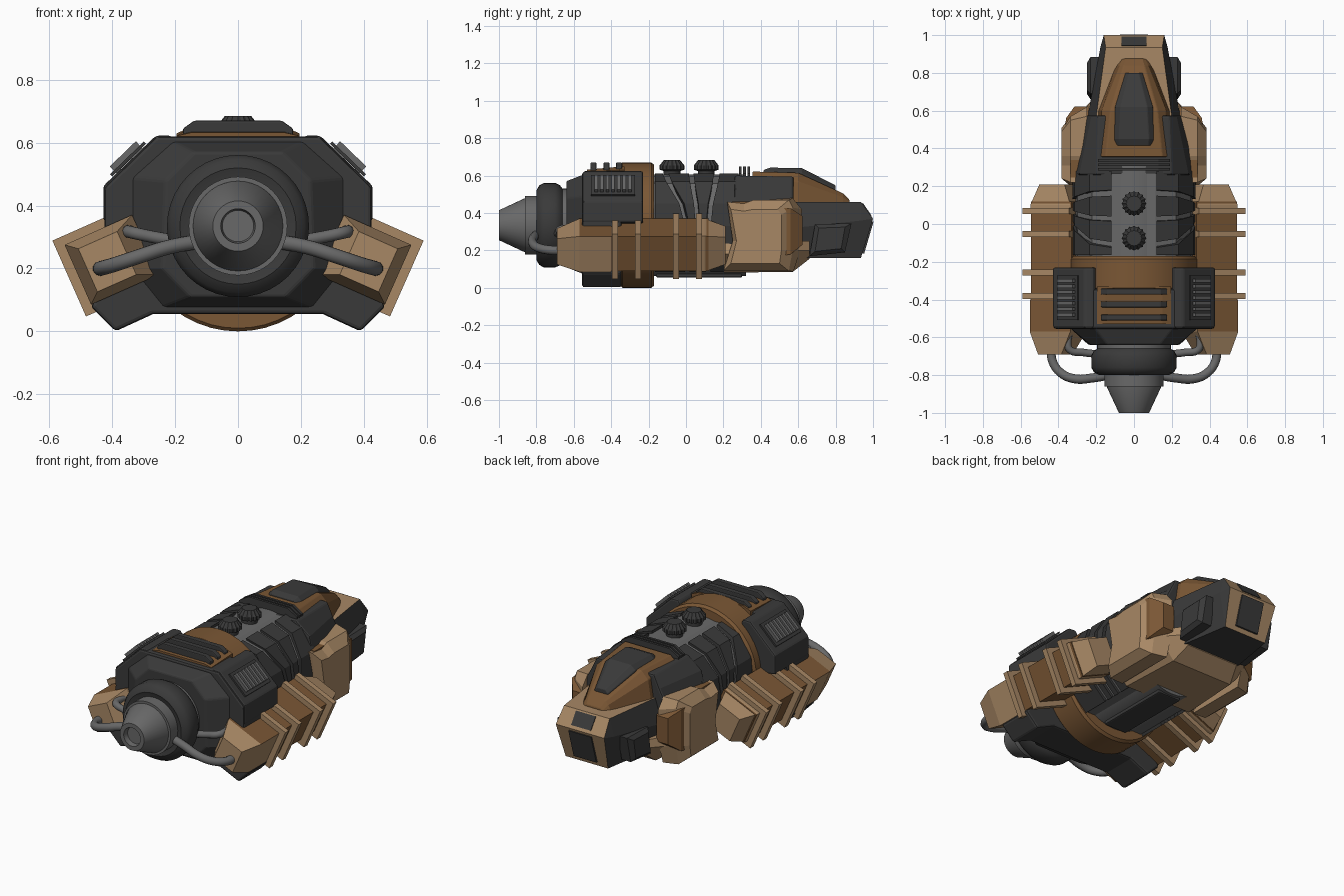
import bpy, bmesh, math
from mathutils import Matrix

if "Cube" in bpy.data.objects:
    bpy.data.objects.remove(bpy.data.objects["Cube"])


def material(name, r, g, b):
    m = bpy.data.materials.new(name)
    m.diffuse_color = (r, g, b, 1)
    m.use_nodes = True
    m.node_tree.nodes["Principled BSDF"].inputs["Base Color"].default_value = m.diffuse_color
    return m


TAN = material("tan", .39, .245, .13)
BROWN = material("brown", .195, .095, .035)
DARK = material("charcoal", .042, .042, .042)
GREY = material("grey", .14, .14, .14)
AXIS = .335  # height of the engine axis


def finish(name, bm, mats, mirror=False, bevel=0, smooth=False, rule=None):
    if mirror:
        dup = bmesh.ops.duplicate(bm, geom=bm.verts[:] + bm.edges[:] + bm.faces[:])["geom"]
        for v in dup:
            if isinstance(v, bmesh.types.BMVert):
                v.co.x *= -1
    bmesh.ops.remove_doubles(bm, verts=bm.verts[:], dist=1e-5)
    bmesh.ops.recalc_face_normals(bm, faces=bm.faces[:])
    if rule:
        for f in bm.faces:
            f.material_index = rule(f)
    me = bpy.data.meshes.new(name)
    bm.to_mesh(me)
    bm.free()
    ob = bpy.data.objects.new(name, me)
    bpy.context.collection.objects.link(ob)
    for m in mats:
        me.materials.append(m)
    if bevel:
        mod = ob.modifiers.new("bevel", "BEVEL")
        mod.width, mod.segments, mod.limit_method = bevel, 2, "ANGLE"
    if smooth:
        bpy.ops.object.select_all(action="DESELECT")
        ob.select_set(True)
        bpy.context.view_layer.objects.active = ob
        bpy.ops.object.shade_smooth_by_angle(angle=math.radians(35))
    return ob


def loft(name, rings, *mats, **kw):
    bm = bmesh.new()
    rows = [[bm.verts.new(p) for p in r] for r in rings]
    n = len(rows[0])
    for a, b in zip(rows, rows[1:]):
        for i in range(n):
            bm.faces.new((a[i], a[(i + 1) % n], b[(i + 1) % n], b[i]))
    bm.faces.new(rows[0])
    bm.faces.new(rows[-1])
    return finish(name, bm, mats, **kw)


def sym(y, half):  # symmetric cross-section from a right half
    return [(x, y, z) for x, z in half] + [(-x, y, z) for x, z in reversed(half)]


def at_y(y, pts):
    return [(x, y, z) for x, z in pts]


def at_x(x, pts):
    return [(x, y, z) for y, z in pts]


def lathe(name, profile, mat, n=40):  # (y, radius) about the engine axis
    circle = [(math.cos(2 * math.pi * i / n), math.sin(2 * math.pi * i / n)) for i in range(n)]
    loft(name, [[(r * c, y, AXIS + r * s) for c, s in circle] for y, r in profile], mat, smooth=True)


def box(name, c, size, mat, roty=0, **kw):
    bm = bmesh.new()
    bmesh.ops.create_cube(bm, size=1, matrix=Matrix.Translation(c) @ Matrix.Rotation(roty, 4, "Y")
                          @ Matrix.Diagonal((*size, 1)))
    return finish(name, bm, [mat], **kw)


# Front nozzle, ring and hub
lathe("nozzle_cone", [(-.97, .045), (-.97, .05), (-1, .055), (-1, .08), (-.865, .143), (-.8, .143)], GREY)
lathe("nozzle_collar", [(-.86, .157), (-.79, .157)], GREY)
lathe("hub_ring", [(-.79, .15), (-.8, .185), (-.785, .212), (-.76, .226), (-.7, .226), (-.675, .215),
                   (-.66, .195), (-.66, .16)], DARK)
lathe("hub_shaft", [(-.67, .195), (-.63, .195), (-.63, .215), (-.5, .215)], GREY)

# Front housing with splayed feet
house = [(.26, .62), (.425, .46), (.425, .33), (.37, .2), (.47, .08), (.39, 0), (.27, .055)]
loft("front_housing", [sym(-.555, house), sym(-.345, house)], DARK, bevel=.012)
loft("housing_collar", [sym(-.64, [(.14, .57), (.23, .48), (.24, .2), (.15, .11)]),
                        sym(-.55, [(.21, .605), (.34, .49), (.34, .2), (.24, .075)])], DARK, bevel=.008)
cheek = [(.2, .6), (.215, .624), (.262, .622), (.428, .463), (.428, .35), (.28, .33)]
loft("vent_cheek", [at_y(-.55, cheek), at_y(-.23, cheek)], DARK, mirror=True, bevel=.01)

# Side vents set on the cheek chamfers
tilt = math.radians(44)
box("vent_back", (.35, -.39, .548), (.15, .235, .01), DARK, tilt, mirror=True)
for i in range(7):
    box("vent_slat", (.356, -.48 + i * .03, .554), (.115, .018, .03), GREY, tilt, mirror=True)

# Brown band and top panel with slats
lathe("brown_band", [(-.35, .325), (-.34, .335), (-.185, .335), (-.17, .322), (-.17, .25)], BROWN, 48)
loft("top_panel", [sym(-.53, [(.15, .632), (.195, .622), (.195, .55)]),
                   sym(-.33, [(.15, .65), (.195, .63), (.195, .55)])], BROWN)
for y in (-.495, -.425, -.358):
    loft("top_slat", [sym(y + d, [(.14, .67), (.175, .645), (.175, .61)]) for d in (-.016, .016)], DARK, bevel=.005)

# Middle core, grey lining and slanted armour ribs: top y range, lower y range
lathe("middle_core", [(-.2, .272), (.32, .272)], GREY, 48)
shell = [(.12, .612), (.235, .57), (.315, .45), (.325, .33), (.3, .18), (.2, .085)]
inner = [(.12, .57), (.21, .52), (.27, .42), (.28, .33), (.25, .2), (.17, .13)]
lining = [(x * .95, AXIS + (z - AXIS) * .95) for x, z in shell]
loft("core_lining", [sym(-.18, lining), sym(.27, lining)], GREY)
for t0, t1, b0, b1 in ((-.165, -.125, -.165, -.005), (-.095, .015, .02, .052),
                       (.04, .15, .075, .107), (.18, .28, .132, .28)):
    def row(pts, a, b):
        return [(x, a + (b - a) * min(1, max(0, (.6 - z) / .2)), z) for x, z in pts]
    loft("armour_rib", [row(shell, t0, b0) + row(inner, t0, b0)[::-1],
                        row(shell, t1, b1) + row(inner, t1, b1)[::-1]], DARK, mirror=True)
box("keel_plate", (0, .07, .075), (.15, .46, .04), DARK, bevel=.008)

# Knurled knobs on top
for y in (-.075, .108):
    rings = []
    for z, r, k in ((.59, .045, 0), (.625, .045, 0), (.632, .066, .1), (.655, .066, .1), (.685, .042, .08), (.685, .025, 0)):
        rings.append([(r * (1 - k * (i % 2)) * math.cos(math.pi * i / 16),
                       y + r * (1 - k * (i % 2)) * math.sin(math.pi * i / 16), z) for i in range(32)])
    loft("top_knob", rings, DARK)

# Rear hull, belly and slats behind the canopy
loft("rear_hull", [sym(.26, [(.2, .6), (.29, .53), (.315, .42), (.3, .15), (.15, .085)]),
                   sym(.575, [(.19, .595), (.225, .52), (.29, .4), (.26, .15), (.12, .1)])], DARK, bevel=.01)
loft("belly", [sym(.2, [(.31, .24), (.33, .18), (.22, .082)]),
               sym(.57, [(.28, .25), (.3, .2), (.2, .085)]),
               sym(.66, [(.22, .25), (.22, .2), (.17, .155)])], TAN)
for y in (.29, .313, .336):
    loft("rear_slat", [sym(y + d, [(.13, .648), (.19, .612), (.19, .56)]) for d in (-.007, .007)], DARK)

# Canopy frame and window
loft("canopy_frame", [sym(.355, [(.15, .622), (.185, .59), (.19, .44)]),
                      sym(.6, [(.125, .615), (.17, .57), (.19, .44)]),
                      sym(.84, [(.055, .505), (.075, .485), (.1, .44)]),
                      sym(.875, [(.045, .47), (.06, .46), (.08, .44)])], BROWN, bevel=.006)
loft("canopy_window", [sym(.415, [(.075, .63), (.1, .61), (.1, .58)]),
                       sym(.45, [(.08, .643), (.105, .62), (.105, .58)]),
                       sym(.62, [(.07, .64), (.1, .615), (.1, .57)]),
                       sym(.8, [(.025, .548), (.045, .53), (.045, .48)])], DARK, bevel=.004)

# Tail nose: tan on top and end, charcoal sides
half = [(.2, .46), (.245, .32), (.2, .16)]
loft("tail_nose", [sym(.57, half),
                   sym(.935, [(.15, .46), (.178, .36), (.14, .16)]),
                   sym(1.0, [(.16, .37)] * 3)], DARK, TAN,
     rule=lambda f: 1 if f.normal.z > .5 or f.normal.y > .5 else 0)
loft("end_slot", [at_x(x, [(1.003, .355), (.953, .185), (.93, .185), (.97, .355)]) for x in (-.075, .075)], DARK)
loft("end_top_slot", [at_x(x, [(.992, .387), (.945, .455), (.93, .44), (.97, .38)]) for x in (-.065, .065)], DARK)
loft("side_panel", [at_x(.17, [(.69, .34), (.885, .345), (.85, .19), (.66, .17)]),
                    at_x(.23, [(.69, .34), (.885, .345), (.85, .19), (.66, .17)]),
                    at_x(.25, [(.71, .32), (.85, .325), (.83, .21), (.69, .195)])], DARK, mirror=True)

# Shoulder guards with a raised rear boss
loft("shoulder_guard", [
    at_x(.25, [(.22, .46), (.31, .45), (.36, .47), (.57, .48), (.62, .42), (.61, .2), (.575, .088), (.2, .088), (.25, .25)]),
    at_x(.335, [(.22, .46), (.31, .45), (.36, .47), (.55, .47), (.57, .43), (.57, .2), (.55, .09), (.2, .09), (.25, .25)]),
    at_x(.383, [(.24, .42), (.31, .41), (.36, .42), (.49, .42), (.51, .39), (.51, .2),
                (.5, .13), (.24, .13), (.27, .25)])], TAN, mirror=True)
loft("shoulder_boss", [at_y(y, [(.24, z0), (x, z0), (x, z1), (.24, z1)]) for y, x, z0, z1 in
                       ((.5, .365, .17, .43), (.56, .36, .18, .425), (.622, .315, .23, .385))], BROWN, mirror=True)
box("shoulder_notch", (.31, .295, .455), (.05, .1, .012), BROWN, mirror=True)


# Tilted side pods: u points outward, v points up along the outer face
def pod(y, u0, u1, v):
    def p(u, w):
        return (.537 + .914 * u + .405 * w, y, .168 - .405 * u + .914 * w)
    return [p(u0, -v), p(u1, -v), p(u1, v), p(u0, v)]


loft("pod_core", [pod(-.42, -.27, -.035, .102), pod(.12, -.27, -.035, .102)], BROWN, mirror=True)
loft("pod_front", [pod(-.69, -.2, -.065, .075), pod(-.57, -.265, -.03, .104), pod(-.4, -.265, -.03, .104)],
     TAN, BROWN, mirror=True,
     rule=lambda f: 1 if f.normal.z > .5 and f.calc_center_median().y > -.55 else 0)
loft("pod_back", [pod(.07, -.265, -.033, .104), pod(.1, -.265, -.033, .104),
                  pod(.21, -.22, -.075, .08)], TAN, mirror=True)
for y in (-.38, -.256, -.053, .07):
    loft("pod_ring", [pod(y - .016, -.27, 0, .132), pod(y + .016, -.27, 0, .132)], TAN, mirror=True)


# Pipes from the hub to the pods
def pipe(name, pts, r):
    for s in (1, -1):
        cu = bpy.data.curves.new(name, "CURVE")
        cu.dimensions, cu.bevel_depth, cu.bevel_resolution, cu.resolution_u = "3D", r, 3, 6
        cu.use_fill_caps = True
        sp = cu.splines.new("BEZIER")
        sp.bezier_points.add(len(pts) - 1)
        for b, (x, y, z) in zip(sp.bezier_points, pts):
            b.co = (s * x, y, z)
            b.handle_left_type = b.handle_right_type = "AUTO"
        cu.materials.append(GREY)
        ob = bpy.data.objects.new(name, cu)
        bpy.context.collection.objects.link(ob)
        bpy.ops.object.select_all(action="DESELECT")
        ob.select_set(True)
        bpy.context.view_layer.objects.active = ob
        bpy.ops.object.convert(target="MESH")
        bpy.ops.object.shade_smooth_by_angle(angle=math.radians(40))


pipe("long_pipe", [(.13, -.8, .285), (.22, -.815, .268), (.31, -.82, .24), (.385, -.79, .215),
                   (.43, -.73, .202), (.44, -.65, .2)], .024)
pipe("short_pipe", [(.18, -.69, .285), (.27, -.68, .3), (.34, -.665, .315), (.35, -.62, .318), (.33, -.54, .318)], .02)
